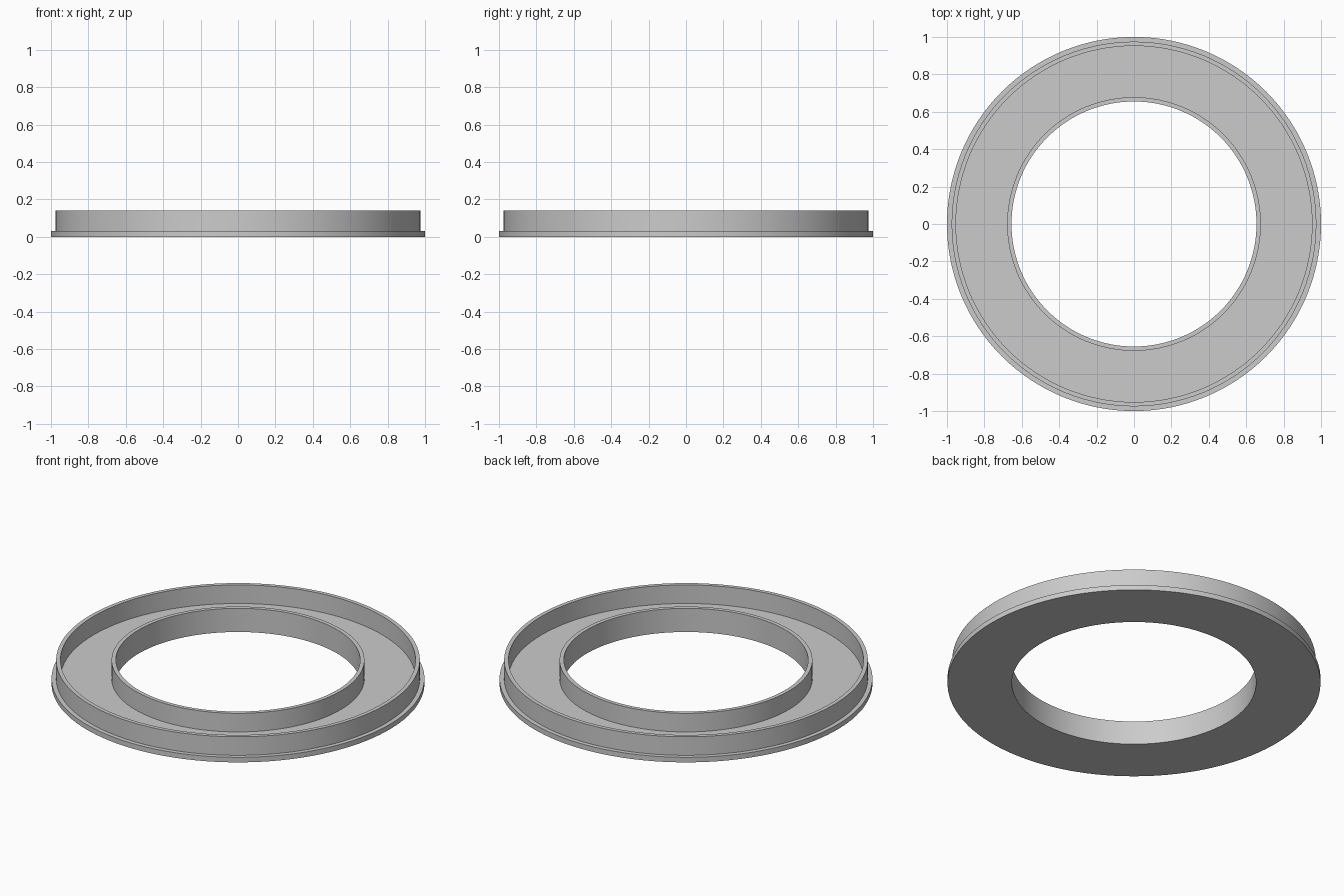
import bpy
import bmesh
from math import cos, sin, tau, radians

cube = bpy.data.objects.get("Cube")
if cube:
    bpy.data.objects.remove(cube, do_unlink=True)

SEGMENTS = 128
BASE_Z, TOP_Z = 0.03, 0.14
BORE_R, HUB_R = 0.655, 0.678
RIM_IN, RIM_OUT, FLANGE_R = 0.952, 0.975, 1.0

grey = bpy.data.materials.new("plain grey")
grey.use_nodes = True
colour = (0.6, 0.6, 0.6, 1)
grey.diffuse_color = colour
grey.node_tree.nodes["Principled BSDF"].inputs["Base Color"].default_value = colour


def lathe(name, profile):
    """Revolve a closed (radius, height) profile around the z axis."""
    bm = bmesh.new()
    rings = []
    for i in range(SEGMENTS):
        a = tau * i / SEGMENTS
        rings.append([bm.verts.new((r * cos(a), r * sin(a), z)) for r, z in profile])
    n = len(profile)
    for i, ring in enumerate(rings):
        following = rings[(i + 1) % SEGMENTS]
        for j in range(n):
            k = (j + 1) % n
            bm.faces.new((ring[j], following[j], following[k], ring[k]))
    bmesh.ops.recalc_face_normals(bm, faces=bm.faces)
    mesh = bpy.data.meshes.new(name)
    bm.to_mesh(mesh)
    bm.free()
    mesh.materials.append(grey)
    obj = bpy.data.objects.new(name, mesh)
    bpy.context.collection.objects.link(obj)
    bpy.ops.object.select_all(action='DESELECT')
    obj.select_set(True)
    bpy.context.view_layer.objects.active = obj
    bpy.ops.object.shade_smooth_by_angle(angle=radians(30))
    return obj


# Flanged base, outer rim and inner hub wall as one open channel ring
lathe("channel_ring", [
    (BORE_R, 0), (FLANGE_R, 0), (FLANGE_R, BASE_Z),
    (RIM_OUT, BASE_Z), (RIM_OUT, TOP_Z), (RIM_IN, TOP_Z), (RIM_IN, BASE_Z),
    (HUB_R, BASE_Z), (HUB_R, TOP_Z), (BORE_R, TOP_Z),
])
